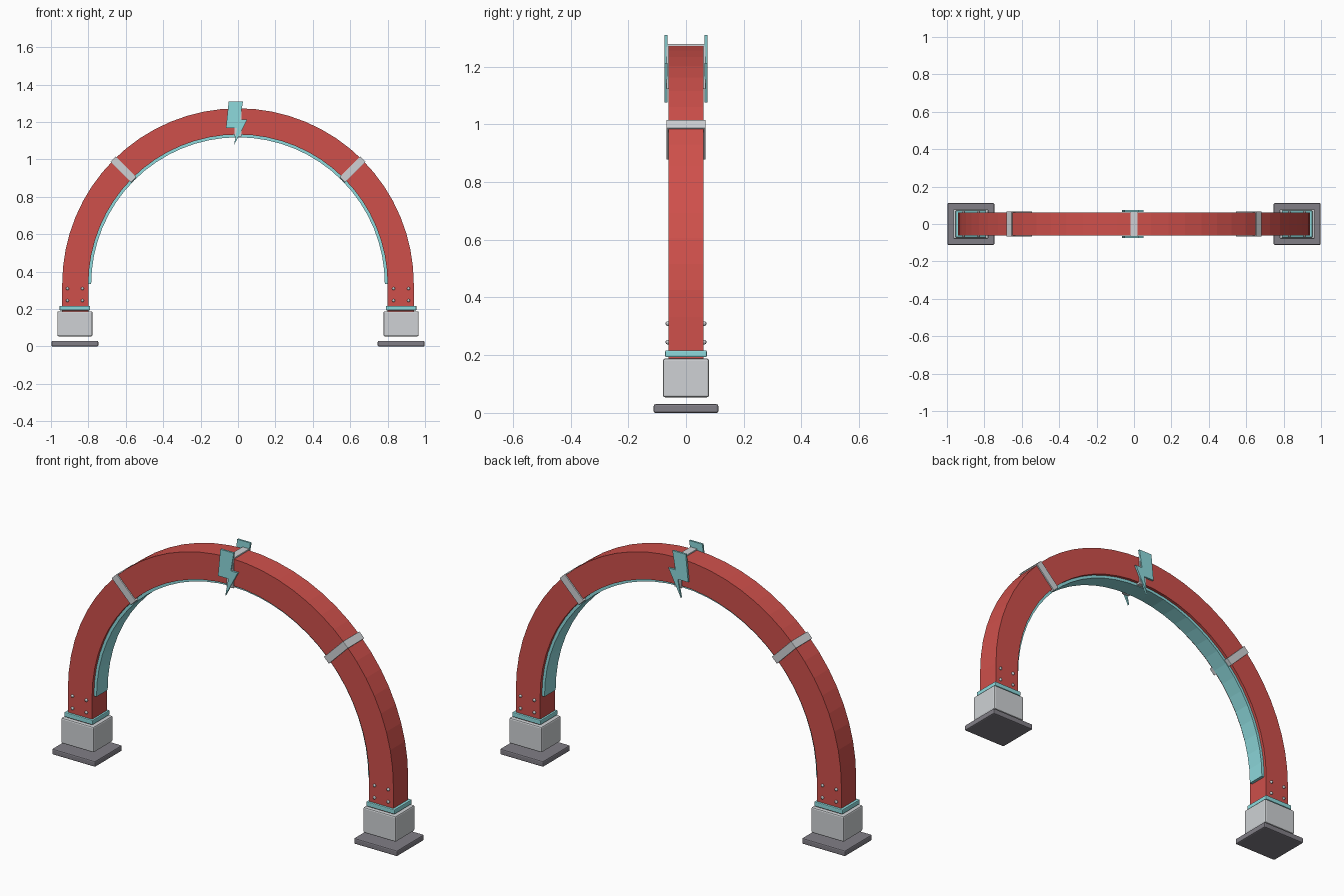
import bpy, bmesh
from math import pi, sin, cos
from mathutils import Matrix

if "Cube" in bpy.data.objects:
    bpy.data.objects.remove(bpy.data.objects["Cube"])

CZ = 0.333            # height of the arc centre
LEG_X = 0.872         # centre line of the legs


def material(name, rgb):
    m = bpy.data.materials.new(name)
    m.diffuse_color = (*rgb, 1)
    m.use_nodes = True
    m.node_tree.nodes["Principled BSDF"].inputs["Base Color"].default_value = m.diffuse_color
    return m


RED = material("red", (0.62, 0.08, 0.07))
CYAN = material("cyan", (0.27, 0.70, 0.72))
DARK = material("dark_grey", (0.22, 0.21, 0.24))
LIGHT = material("light_grey", (0.62, 0.64, 0.66))


def finish(name, bm, mat, bevel=0):
    bmesh.ops.recalc_face_normals(bm, faces=bm.faces)
    me = bpy.data.meshes.new(name)
    bm.to_mesh(me)
    bm.free()
    me.materials.append(mat)
    ob = bpy.data.objects.new(name, me)
    bpy.context.collection.objects.link(ob)
    if bevel:
        mod = ob.modifiers.new("bevel", 'BEVEL')
        mod.width = bevel
        mod.segments = 2
    return ob


def box(name, center, size, mat, bevel=0, tilt=0):
    bm = bmesh.new()
    m = Matrix.Translation(center) @ Matrix.Rotation(tilt, 4, 'Y') @ Matrix.Diagonal((*size, 1))
    bmesh.ops.create_cube(bm, size=1, matrix=m)
    return finish(name, bm, mat, bevel)


def arch(name, r0, r1, half_depth, mat, segments, foot=None):
    # rectangular section swept over a half circle, with optional straight legs
    path = [(cos(pi * i / segments), sin(pi * i / segments), CZ) for i in range(segments + 1)]
    if foot is not None:
        path = [(1, 0, foot)] + path + [(-1, 0, foot)]
    bm = bmesh.new()
    rings = [[bm.verts.new((c * r, y, z + s * r)) for r, y in
              ((r0, -half_depth), (r1, -half_depth), (r1, half_depth), (r0, half_depth))]
             for c, s, z in path]
    for a, b in zip(rings, rings[1:]):
        for k in range(4):
            bm.faces.new((a[k], a[k - 1], b[k - 1], b[k]))
    bm.faces.new(rings[0])
    bm.faces.new(rings[-1])
    return finish(name, bm, mat)


# main arch and the trim strip beneath it
arch("arch_body", 0.80, 0.94, 0.061, RED, 32, foot=0.18)
arch("inner_trim", 0.785, 0.802, 0.046, CYAN, 32)

# clamp bands around the arch
for name, a in (("left", -pi / 4), ("top", 0), ("right", pi / 4)):
    r = 0.867
    box(name + "_band", (r * sin(a), 0, CZ + r * cos(a)), (0.04, 0.136, 0.157), LIGHT, 0.002, a)

# feet with collars and rivets
for side, s in (("left", -1), ("right", 1)):
    x = s * LEG_X
    box(side + "_base_plate", (x, 0, 0.015), (0.25, 0.224, 0.03), DARK, 0.006)
    box(side + "_foot_block", (x, 0, 0.121), (0.188, 0.16, 0.134), LIGHT, 0.007)
    box(side + "_collar", (x, 0, 0.205), (0.164, 0.144, 0.024), CYAN, 0.004)
    bm = bmesh.new()
    for dx in (-0.04, 0.04):
        for z in (0.245, 0.309):
            for y in (-0.063, 0.063):
                bmesh.ops.create_uvsphere(bm, u_segments=12, v_segments=8, radius=0.008,
                                          matrix=Matrix.Translation((x + dx, y, z)))
    finish(side + "_rivets", bm, LIGHT)

# lightning bolt plates on front and back
BOLT = [(-0.05, 1.31), (0.027, 1.31), (0.01, 1.213), (0.05, 1.213),
        (-0.022, 1.075), (-0.004, 1.168), (-0.064, 1.168)]
for name, y in (("front_bolt", -0.074), ("back_bolt", 0.064)):
    bm = bmesh.new()
    face = bm.faces.new([bm.verts.new((x, y, z)) for x, z in BOLT])
    ext = bmesh.ops.extrude_face_region(bm, geom=[face], use_keep_orig=True)
    bmesh.ops.translate(bm, vec=(0, 0.01, 0),
                        verts=[v for v in ext["geom"] if isinstance(v, bmesh.types.BMVert)])
    finish(name, bm, CYAN)
